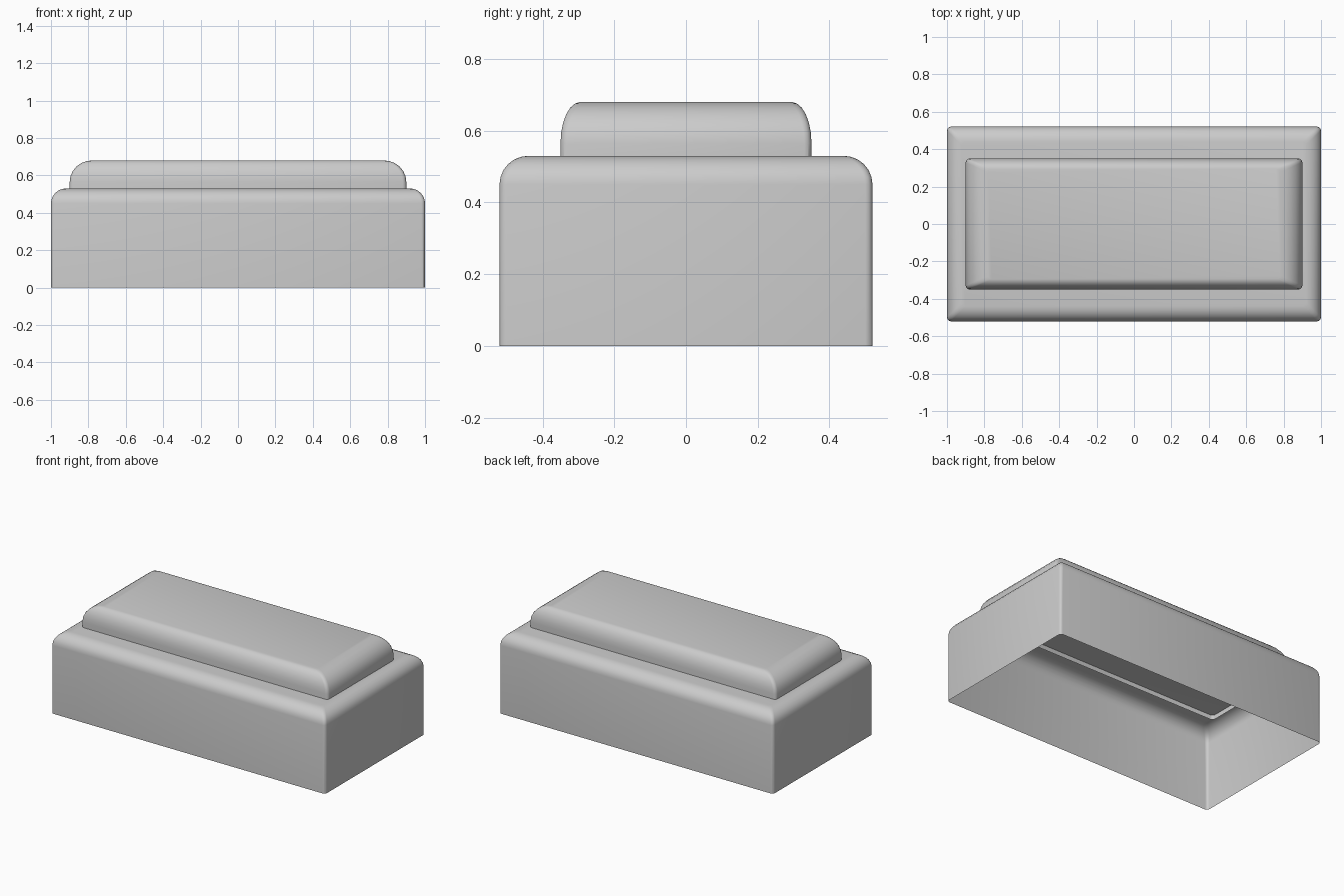
import bpy, bmesh
from math import sin, cos, pi

if "Cube" in bpy.data.objects:
    bpy.data.objects.remove(bpy.data.objects["Cube"])


def rounded_ring(bm, hx, hy, z, r, steps=3):
    """One rounded-rectangle loop at height z."""
    verts = []
    for q, (sx, sy) in enumerate([(1, 1), (-1, 1), (-1, -1), (1, -1)]):
        for i in range(steps + 1):
            a = (q + i / steps) * pi / 2
            verts.append(bm.verts.new((sx * (hx - r) + r * cos(a),
                                       sy * (hy - r) + r * sin(a), z)))
    return verts


def open_block(name, hx, hy, z0, z1, inset, corner=0.02, steps=6):
    """Block with an open underside and a rounded top edge; inset = (x, y, z) radii."""
    ix, iy, iz = inset
    bm = bmesh.new()
    rings = [rounded_ring(bm, hx, hy, z0, corner)]
    for k in range(steps + 1):
        a = k / steps * pi / 2
        rings.append(rounded_ring(bm, hx - ix * (1 - cos(a)), hy - iy * (1 - cos(a)),
                                  z1 - iz * (1 - sin(a)), corner))
    for low, high in zip(rings, rings[1:]):
        n = len(low)
        for i in range(n):
            j = (i + 1) % n
            bm.faces.new((low[i], low[j], high[j], high[i]))
    bm.faces.new(rings[-1])
    mesh = bpy.data.meshes.new(name)
    bm.to_mesh(mesh)
    bm.free()
    obj = bpy.data.objects.new(name, mesh)
    bpy.context.collection.objects.link(obj)
    bpy.ops.object.select_all(action='DESELECT')
    obj.select_set(True)
    bpy.context.view_layer.objects.active = obj
    bpy.ops.object.shade_smooth_by_angle()
    return obj


# Lower body, hollow from below
open_block("base_block", 1.0, 0.52, 0.0, 0.53, (0.08, 0.08, 0.08))
# Raised top, its skirt sunk slightly through the base top
open_block("raised_top", 0.90, 0.35, 0.50, 0.68, (0.12, 0.055, 0.115))
